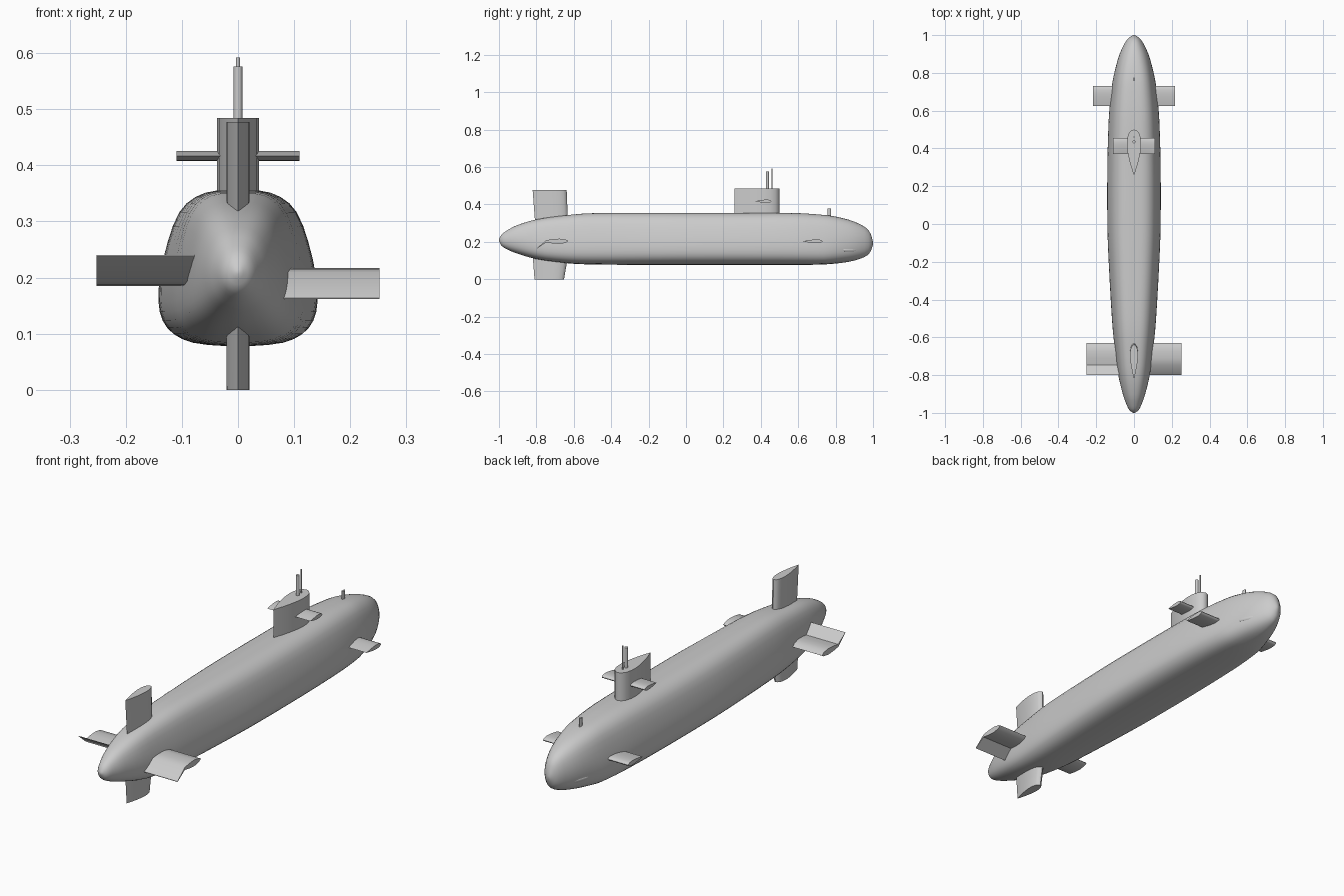
import bpy, bmesh, math

if "Cube" in bpy.data.objects:
    bpy.data.objects.remove(bpy.data.objects["Cube"])


def loft(name, rings, angle=40):
    """Skin a list of closed rings and cap both ends."""
    bm = bmesh.new()
    vs = [[bm.verts.new(p) for p in r] for r in rings]
    n = len(rings[0])
    for a, b in zip(vs, vs[1:]):
        for i in range(n):
            j = (i + 1) % n
            bm.faces.new((a[i], a[j], b[j], b[i]))
    bm.faces.new(vs[0][::-1])
    bm.faces.new(vs[-1])
    bmesh.ops.remove_doubles(bm, verts=bm.verts, dist=1e-5)
    bmesh.ops.recalc_face_normals(bm, faces=bm.faces)
    me = bpy.data.meshes.new(name)
    bm.to_mesh(me)
    bm.free()
    ob = bpy.data.objects.new(name, me)
    bpy.context.collection.objects.link(ob)
    bpy.ops.object.select_all(action='DESELECT')
    bpy.context.view_layer.objects.active = ob
    ob.select_set(True)
    bpy.ops.object.shade_smooth_by_angle(angle=math.radians(angle))
    return ob


def catmull(pts, steps):
    """Smooth curve through points of any dimension."""
    out = []
    for i in range(len(pts) - 1):
        p = [pts[max(0, min(len(pts) - 1, i + k))] for k in (-1, 0, 1, 2)]
        for s in range(steps):
            t = s / steps
            out.append([0.5 * (2 * b + (c - a) * t + (2 * a - 5 * b + 4 * c - d) * t * t
                               + (3 * b - a - 3 * c + d) * t ** 3) for a, b, c, d in zip(*p)])
    return out + [list(pts[-1])]


def foil(lead, trail, half, n=10):
    """Teardrop outline as (y, offset) pairs, blunt at the leading edge."""
    side = []
    for i in range(n + 1):
        t = (1 - math.cos(math.pi * i / n)) / 2
        w = half * (2.969 * t ** .5 - 1.26 * t - 3.516 * t ** 2 + 2.843 * t ** 3 - 1.036 * t ** 4)
        side.append((lead + (trail - lead) * t, max(w, 0)))
    return side + [(y, -w) for y, w in side[-2:0:-1]]


def upright(name, lo, hi, half):
    """Vertical fin; lo and hi are (z, leading y, trailing y)."""
    return loft(name, [[(x, y, z) for y, x in foil(a, b, half)] for z, a, b in (lo, hi)])


def plane(name, outline, x0, x1, z):
    return loft(name, [[(x, y, z + w) for y, w in outline] for x in (x0, x1)])


# hull: stations of (y, half width, bottom z, top z)
stations = [(-1, .004, .206, .214), (-.985, .025, .178, .24), (-.95, .042, .157, .265),
            (-.9, .06, .137, .29), (-.8, .084, .108, .32), (-.65, .103, .087, .341),
            (-.5, .117, .079, .353), (-.2, .134, .077, .355), (0, .141, .077, .355),
            (.3, .141, .077, .355), (.55, .134, .077, .355), (.7, .121, .078, .347),
            (.8, .105, .084, .335), (.9, .077, .1, .308), (.975, .038, .132, .264), (1, .005, .185, .2)]
# half section, unit size: flat deck, sloping sides, full bilge
half_sec = catmull([(0, 1), (.42, .97), (.74, .72), (.94, .12), (1, -.42),
                    (.89, -.76), (.57, -.95), (0, -1)], 3)
section = half_sec + [[-x, z] for x, z in half_sec[-2:0:-1]]
rings = []
for y, w, zb, zt in catmull(stations, 3):
    k = max(0, min(1, (abs(y) - .75) / .25))     # rounder towards the ends
    r, mid = (zt - zb) / 2, (zt + zb) / 2
    ring = []
    for x, z in section:
        m = math.hypot(x, z)
        ring.append((w * (x + (x / m - x) * k), y, mid + r * (z + (z / m - z) * k)))
    rings.append(ring)
loft("hull", rings, 60)

# sail and rudders
upright("sail", (.33, .5, .258), (.484, .5, .258), .038)
upright("upper_rudder", (.28, -.63, -.805), (.477, -.638, -.82), .021)
upright("lower_rudder", (.13, -.63, -.82), (0, -.652, -.81), .021)

# horizontal planes on both sides
stern = [(-.63, .004), (-.642, .011), (-.675, .016), (-.71, .014), (-.747, .008),
         (-.8, -.037), (-.8, -.039), (-.747, -.004), (-.71, -.01), (-.675, -.012), (-.642, -.006)]
for side, s in (("right", 1), ("left", -1)):
    plane(side + "_sail_plane", foil(.456, .37, .009), s * .01, s * .11, .417)
    plane(side + "_bow_plane", foil(.73, .625, .01), s * .06, s * .217, .203)
    # stern flaps are deflected in opposite directions
    plane(side + "_stern_plane", [(y, s * w) for y, w in stern], s * .04, s * .252, .201)
    # torpedo tube fairings at the bow
    for n, (x, y, z) in enumerate(((.069, .88, .157), (.057, .88, .136))):
        fair = []
        for i in range(13):
            a = math.pi * i / 12
            rr = .013 * math.sin(a) + 1e-6
            fair.append([(s * (x - .02 * (-math.cos(a))) + rr * math.cos(b * math.pi / 8),
                          y - .05 * math.cos(a), z + rr * math.sin(b * math.pi / 8))
                         for b in range(16)])
        loft(f"{side}_torpedo_tube_{n + 1}", fair)


# masts on the sail and the small bow sensor
def mast(name, y, r, z0, z1, stretch=1):
    ring = [(r * math.cos(i * math.pi / 8), y + stretch * r * math.sin(i * math.pi / 8)) for i in range(16)]
    loft(name, [[(x, yy, z) for x, yy in ring] for z in (z0, z1)])


mast("periscope", .435, .008, .47, .576)
mast("antenna_mast", .46, .0035, .47, .592)
mast("bow_sensor", .766, .005, .32, .378, 2)
